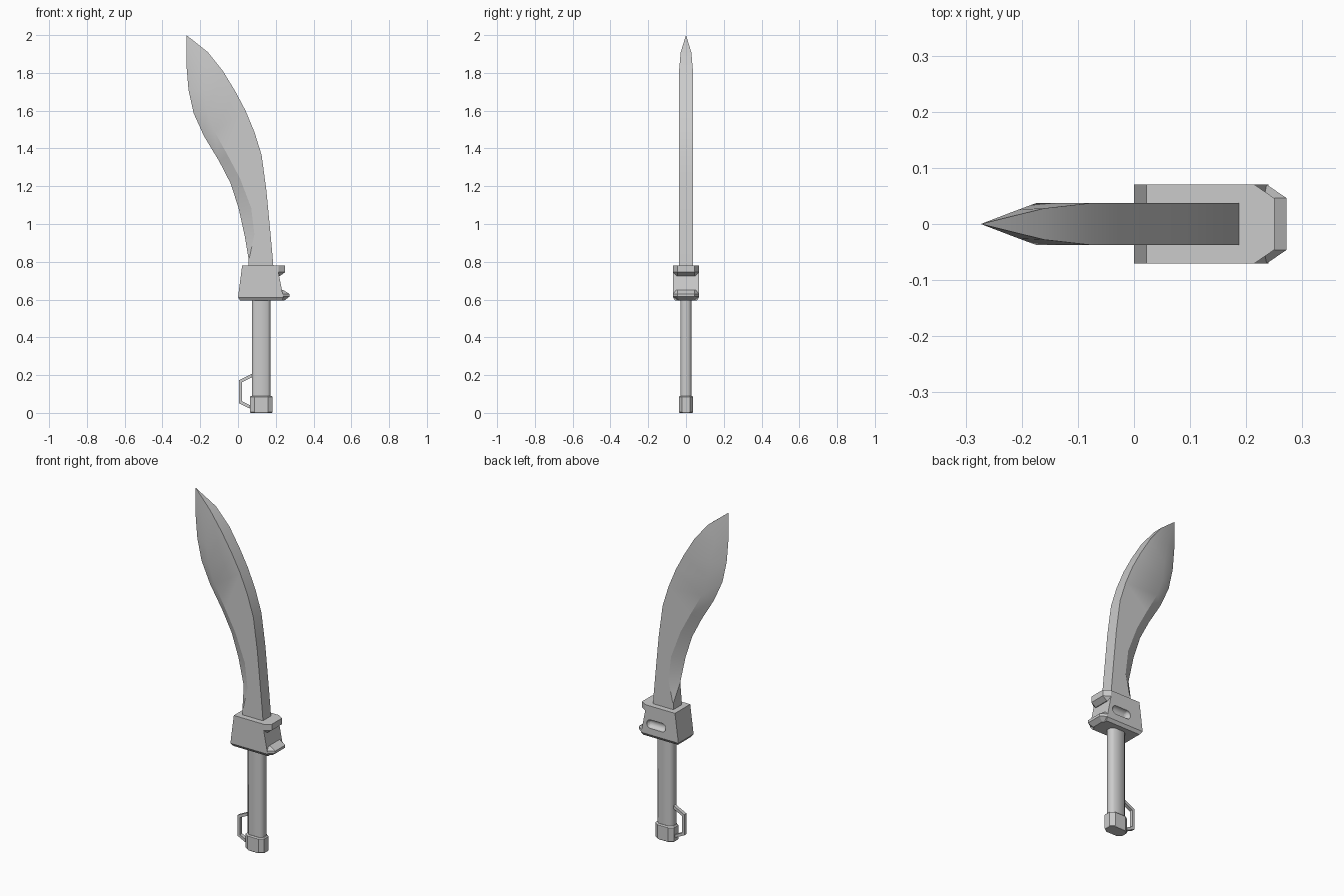
import bpy, bmesh, math
from mathutils import Matrix

default_cube = bpy.data.objects.get("Cube")
if default_cube:
    bpy.data.objects.remove(default_cube, do_unlink=True)

# Single steel grey for the whole model
steel = bpy.data.materials.new("steel_grey")
steel.use_nodes = True
grey = (0.6, 0.6, 0.6, 1)
steel.diffuse_color = grey
steel.node_tree.nodes["Principled BSDF"].inputs["Base Color"].default_value = grey


def finish(name, bm):
    """Turn a bmesh into a named, clean object."""
    bmesh.ops.remove_doubles(bm, verts=bm.verts, dist=0.0002)
    bmesh.ops.recalc_face_normals(bm, faces=bm.faces)
    mesh = bpy.data.meshes.new(name)
    bm.to_mesh(mesh)
    bm.free()
    mesh.materials.append(steel)
    obj = bpy.data.objects.new(name, mesh)
    bpy.context.collection.objects.link(obj)
    return obj


def activate(obj):
    bpy.ops.object.select_all(action='DESELECT')
    obj.select_set(True)
    bpy.context.view_layer.objects.active = obj


def smooth(obj, angle):
    activate(obj)
    bpy.ops.object.shade_smooth_by_angle(angle=math.radians(angle))


def loft(name, rings, closed=False):
    """Skin equal-length rings of points; cap the ends unless closed."""
    bm = bmesh.new()
    rows = [[bm.verts.new(p) for p in ring] for ring in rings]
    pairs = list(zip(rows, rows[1:]))
    if closed:
        pairs.append((rows[-1], rows[0]))
    else:
        bm.faces.new(rows[0])
        bm.faces.new(rows[-1])
    for low, high in pairs:
        for i in range(len(low)):
            j = (i + 1) % len(low)
            bm.faces.new((low[i], low[j], high[j], high[i]))
    return finish(name, bm)


def chamfered(left, right, half, cut_x, cut_y, z):
    """Eight-sided plan outline at height z."""
    corner = [(right - cut_x, -half), (right, cut_y - half),
              (right, half - cut_y), (right - cut_x, half)]
    mirror = [(left + right - x, y) for x, y in reversed(corner)]
    return [(x, y, z) for x, y in corner + mirror]


# Blade: cutting edge, bevel line, spine (x, z each), then half widths
T = 0.037
stations = [
    ((.055, .74), (.06, .74), (.19, .74), T, T, T),
    ((.055, .82), (.06, .82), (.182, .84), T, T, T),
    ((.037, .93), (.087, .945), (.17, .97), 0, T, T),
    ((.003, 1.085), (.07, 1.085), (.15, 1.18), 0, T, T),
    ((-.04, 1.217), (.01, 1.243), (.125, 1.365), 0, T, T),
    ((-.10, 1.333), (-.055, 1.365), (.087, 1.487), 0, T, T),
    ((-.18, 1.465), (-.125, 1.49), (.04, 1.6), 0, T, T),
    ((-.235, 1.587), (-.165, 1.6), (-.013, 1.7), 0, T, T),
    ((-.262, 1.71), (-.175, 1.7), (-.08, 1.81), 0, T, T),
    ((-.273, 1.84), (-.205, 1.83), (-.16, 1.91), 0, .026, .028),
    ((-.273, 2), (-.273, 2), (-.273, 2), 0, 0, 0),
]
rings = []
for edge, bevel, spine, we, wb, ws in stations:
    side = [(edge, we), (bevel, wb), (spine, ws)]
    rings.append([(p[0], -w, p[1]) for p, w in side] +
                 [(p[0], w, p[1]) for p, w in reversed(side)])
smooth(loft("blade", rings), 30)

# Guard body: tapered block with a chamfered underside
guard = loft("guard", [
    [(a, -h, z), (b, -h, z), (b, h, z), (a, h, z)]
    for a, b, h, z in [(.012, .235, .058, .595), (0, .24, .07, .612),
                       (.022, .207, .07, .78)]])

# Rounded slots sunk into both broad faces
bm = bmesh.new()
for y in (-.07, .07):
    capsule = []
    for x in (.107, .179):
        capsule += bmesh.ops.create_uvsphere(
            bm, u_segments=16, v_segments=12, radius=.025,
            matrix=Matrix.Translation((x, y, .675)))["verts"]
    hull = bmesh.ops.convex_hull(bm, input=capsule)
    inside = {g for g in hull["geom_interior"] if isinstance(g, bmesh.types.BMVert)}
    bmesh.ops.delete(bm, geom=list(inside), context='VERTS')
cutter = finish("slot_cutter", bm)
cutter.hide_render = True
cut = guard.modifiers.new("slots", 'BOOLEAN')
cut.operation = 'DIFFERENCE'
cut.solver = 'EXACT'
cut.object = cutter
activate(guard)
bpy.ops.object.modifier_apply(modifier=cut.name)
bpy.data.objects.remove(cutter, do_unlink=True)
smooth(guard, 25)


# Guard lips: upper and lower ridges on the spine side
def lip(name, levels):
    loft(name, [[(.19, -h, z), (x - .035, -h, z), (x, .024 - h, z),
                 (x, h - .024, z), (x - .035, h, z), (.19, h, z)]
                for x, h, z in levels])


lip("guard_upper_lip", [(.222, .069, .725), (.25, .07, .745), (.25, .07, .78)])
lip("guard_lower_lip", [(.245, .058, .595), (.272, .07, .615),
                        (.272, .07, .63), (.24, .07, .65)])

# Grip: flat bar with rounded long edges
smooth(loft("grip", [chamfered(.073, .172, .029, .016, .014, z)
                     for z in (.06, .62)]), 50)

# Pommel: chamfered cap
loft("pommel", [chamfered(.063 + d, .183 - d, .038 - d, .025, .018, z)
                for z, d in [(0, .003), (.005, 0), (.084, 0), (.09, .006)]])

# Lanyard loop: bent square bar beside the pommel
outer = [(.085, .212), (.004, .172), (.004, .052), (.085, .012)]
inner = [(.085, .193), (.02, .162), (.02, .062), (.085, .03)]
loft("lanyard_loop", [[(a[0], -.01, a[1]), (a[0], .01, a[1]),
                       (b[0], .01, b[1]), (b[0], -.01, b[1])]
                      for a, b in zip(outer, inner)])
